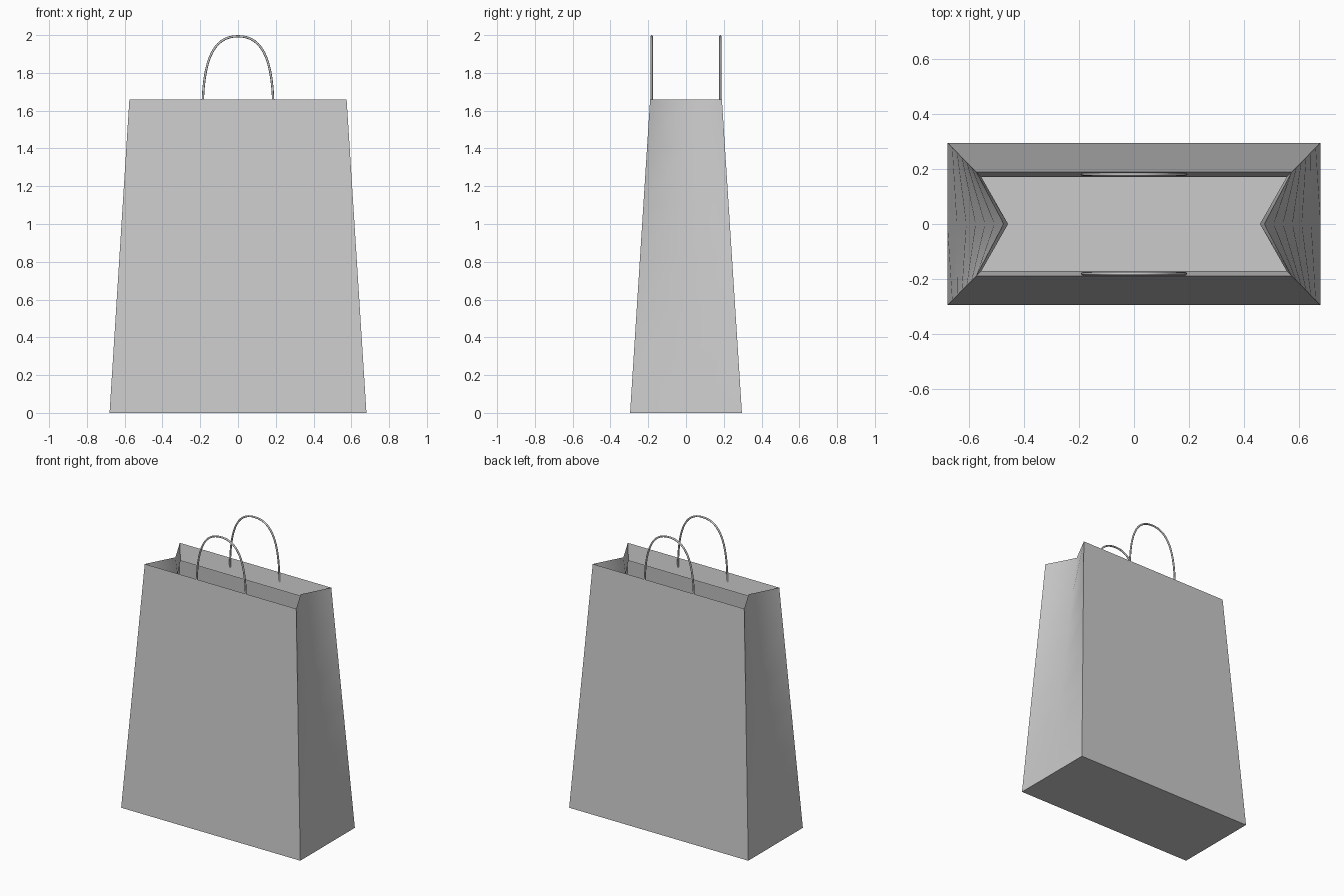
import bpy, bmesh, math

if "Cube" in bpy.data.objects:
    bpy.data.objects.remove(bpy.data.objects["Cube"])


def ring(bm, x, y, fold_x, z):
    """Six-point outline: four corners plus the inward fold of each gusset."""
    pts = [(-x, -y), (x, -y), (fold_x, 0), (x, y), (-x, y), (-fold_x, 0)]
    return [bm.verts.new((px, py, z)) for px, py in pts]


def bridge(bm, a, b):
    for i in range(6):
        j = (i + 1) % 6
        bm.faces.new((a[i], a[j], b[j], b[i]))


def finish(obj, angle):
    bpy.ops.object.select_all(action='DESELECT')
    obj.select_set(True)
    bpy.context.view_layer.objects.active = obj
    if obj.type == 'CURVE':
        bpy.ops.object.convert(target='MESH')
    bpy.ops.object.shade_smooth_by_angle(angle=math.radians(angle))


# Paper body: tapered walls with folded gussets, closed floor
bm = bmesh.new()
height, steps = 1.66, 6
rings = []
for i in range(steps + 1):
    t = i / steps
    rings.append(ring(bm, 0.68 - 0.105 * t, 0.296 - 0.106 * t,
                      0.68 - 0.205 * t, height * t))
bm.faces.new(list(reversed(rings[0])))

# Rim hem folded inward below the opening
rings.append(ring(bm, 0.556, 0.171, 0.459, 1.55))
for a, b in zip(rings, rings[1:]):
    bridge(bm, a, b)
mesh = bpy.data.meshes.new("paper_body")
bm.to_mesh(mesh)
bm.free()
body = bpy.data.objects.new("paper_body", mesh)
bpy.context.collection.objects.link(body)
finish(body, 62)

# Cord handles: arched tubes rising from the hem
for name, y in (("front_handle", -0.181), ("back_handle", 0.181)):
    cu = bpy.data.curves.new(name, 'CURVE')
    cu.dimensions = '3D'
    cu.bevel_depth = 0.006
    cu.bevel_resolution = 2
    cu.resolution_u = 14
    cu.use_fill_caps = True
    sp = cu.splines.new('BEZIER')
    sp.bezier_points.add(2)
    arch = [((-0.187, 1.60), (-0.187, 1.50), (-0.187, 1.90)),
            ((0, 1.994), (-0.115, 1.994), (0.115, 1.994)),
            ((0.187, 1.60), (0.187, 1.90), (0.187, 1.50))]
    for p, (co, left, right) in zip(sp.bezier_points, arch):
        p.handle_left_type = p.handle_right_type = 'FREE'
        p.co = (co[0], y, co[1])
        p.handle_left = (left[0], y, left[1])
        p.handle_right = (right[0], y, right[1])
    handle = bpy.data.objects.new(name, cu)
    bpy.context.collection.objects.link(handle)
    finish(handle, 50)
